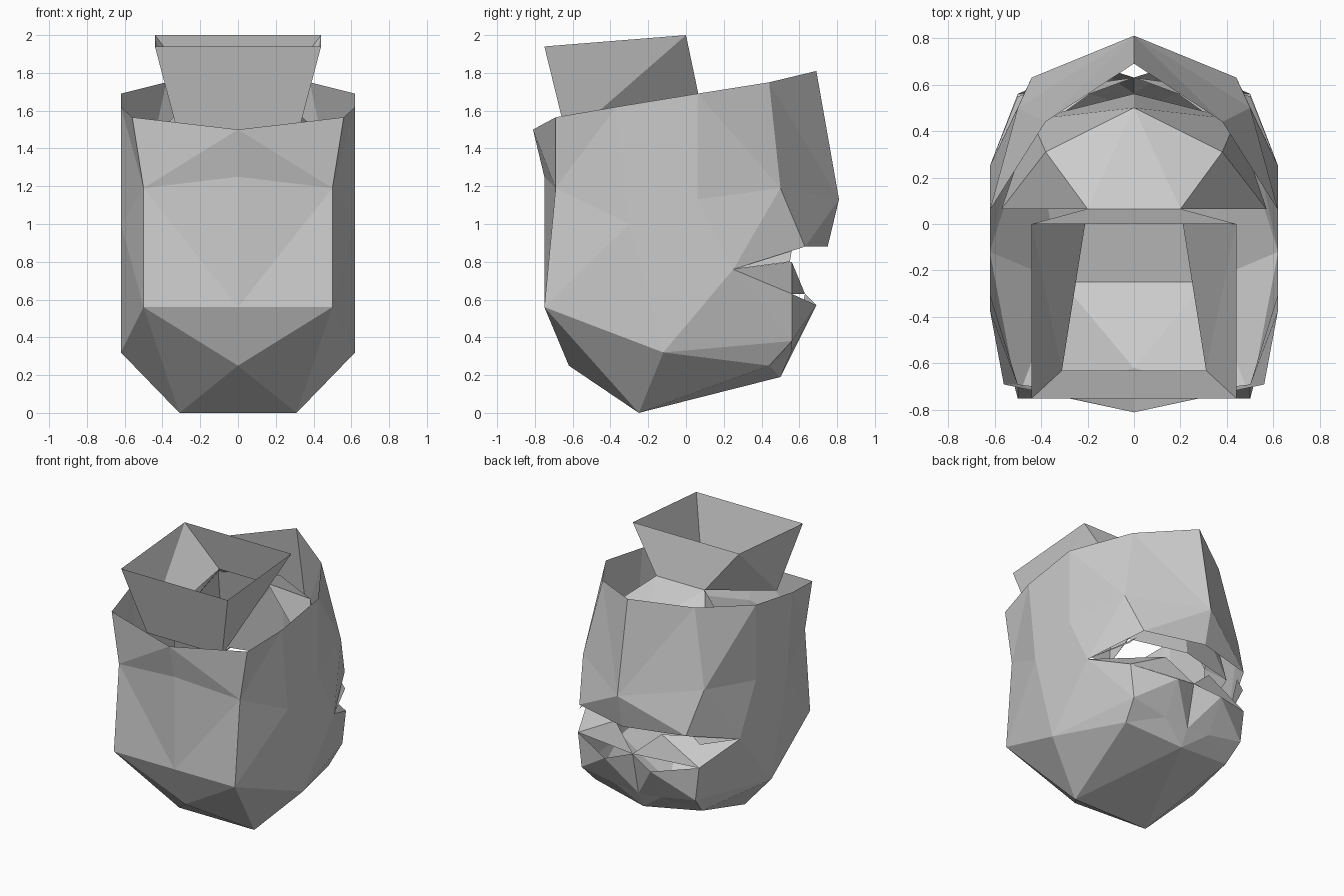
import bpy, bmesh

if "Cube" in bpy.data.objects:
    bpy.data.objects.remove(bpy.data.objects["Cube"])


def loft(name, *rows, seam=True):
    """Bridge rows of right-half points, then mirror across x = 0."""
    bm = bmesh.new()
    for side in (1, -1):
        for a, b in zip(rows, rows[1:]):
            for i in range(len(a) - 1):
                quad = list(dict.fromkeys((a[i], a[i + 1], b[i + 1], b[i])))
                if len(quad) > 2:
                    bm.faces.new([bm.verts.new((side * x, y, z)) for x, y, z in quad])
    bmesh.ops.remove_doubles(bm, verts=bm.verts, dist=0.001)
    bmesh.ops.recalc_face_normals(bm, faces=bm.faces)
    bmesh.ops.triangulate(bm, faces=bm.faces)
    mesh = bpy.data.meshes.new(name)
    bm.to_mesh(mesh)
    bm.free()
    obj = bpy.data.objects.new(name, mesh)
    bpy.context.collection.objects.link(obj)
    return obj


# Shared corner points of the shell
cheek = (.62, -.12, .32)
mouth_corner = (.62, .25, .76)
front_corner = (.5, -.75, .56)
front_low = (0, -.75, .56)
jaw_low = (.44, .44, .25)
chin_low = (0, .5, .19)
keel = (.31, -.25, 0)
keel_mid = (0, -.25, 0)
prow = (0, -.62, .25)
lip_side = (.5, .56, .63)
lip_mid = (0, .63, .63)
tooth = (.19, .56, .8)

# Open-topped shell: columns from the front centre round to the back centre
loft("shell",
     [(0, -.81, 1.5), (0, -.75, 1.25), front_low],
     [(.56, -.69, 1.565), (.5, -.69, 1.19), front_corner],
     [(.62, -.37, 1.62), (.62, -.3, 1.0), cheek],
     [(.62, .06, 1.69), (.62, .06, 1.13), mouth_corner],
     [(.38, .44, 1.75), (.5, .5, 1.19), (.44, .63, .88)],
     [(0, .69, 1.81), (0, .81, 1.13), (0, .75, .88)])

# Lower jaw under the open slot
loft("jaw",
     [mouth_corner, lip_side, (.19, .69, .57), lip_mid],
     [cheek, (.47, .56, .38), (.19, .56, .33), (0, .56, .31)],
     [cheek, jaw_low, chin_low, chin_low])

# Faceted underside
loft("base",
     [front_low, front_corner, front_corner, cheek, jaw_low, chin_low],
     [prow, prow, keel, keel, keel, keel_mid],
     [keel_mid] * 6)

# Folded facets inside the slot, leaving small gaps
loft("slot_lining",
     [mouth_corner, lip_side, lip_mid],
     [mouth_corner, tooth, tooth])
loft("slot_wedge",
     [mouth_corner, (.44, .56, .86)],
     [mouth_corner, (.5, .55, .8)])

# Flared open collar
loft("collar",
     [(0, -.75, 1.94), (.44, -.75, 1.94), (.44, 0, 2), (0, 0, 2)],
     [(0, -.63, 1.45), (.31, -.63, 1.45), (.2, .065, 1.69), (0, .065, 1.69)])

# Inner hump behind the collar, falling to the slot
loft("inner_hump",
     [(0, .065, 1.69), (.2, .065, 1.69), (.2, .065, 1.69)],
     [(0, .5, 1.53), (.38, .31, 1.53), (.57, .065, 1.2)],
     [(0, .56, .9), (.44, .45, .9), (.57, .065, .85)])
